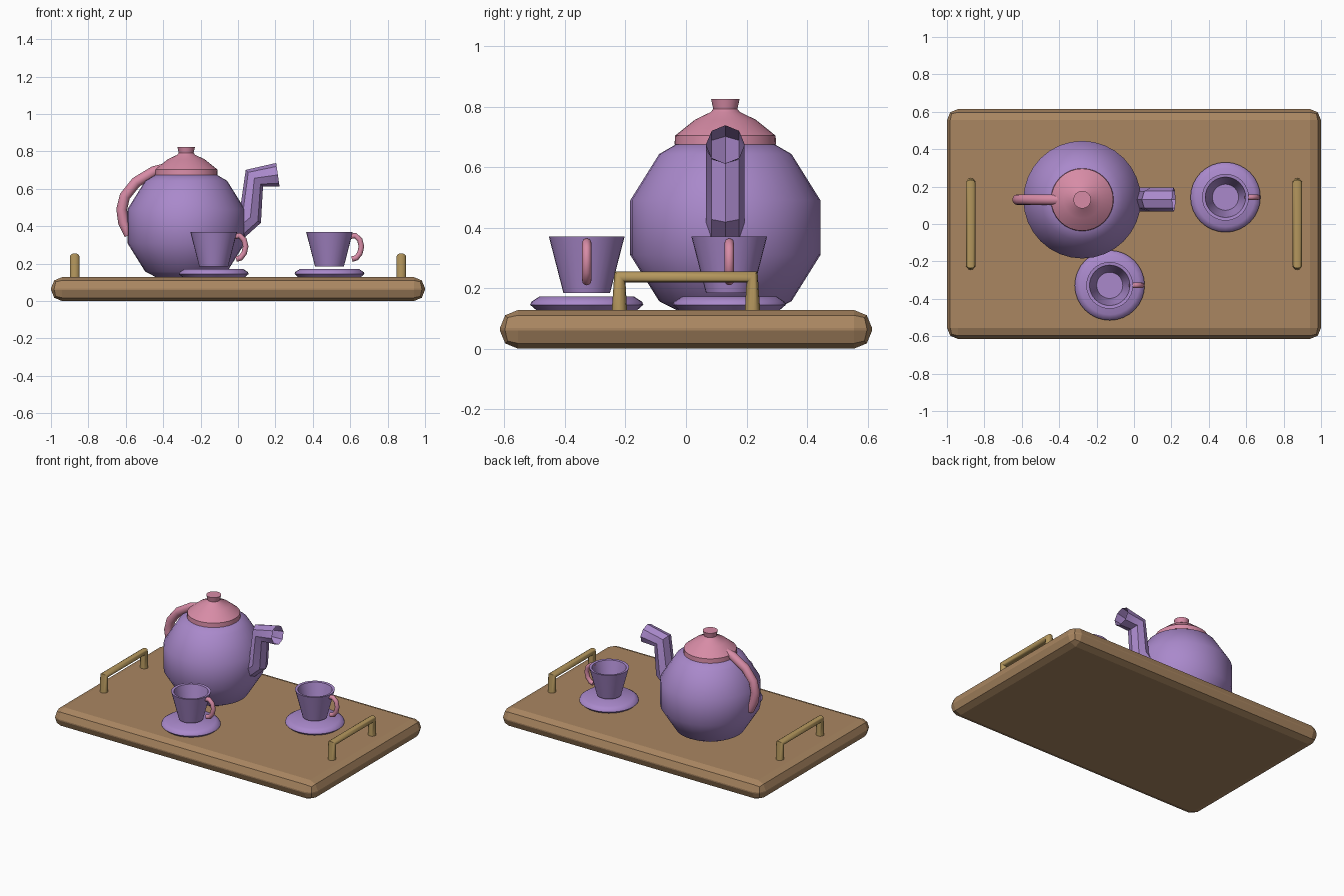
import bpy, bmesh, math
from mathutils import Vector

if "Cube" in bpy.data.objects:
    bpy.data.objects.remove(bpy.data.objects["Cube"])


def material(name, rgb):
    m = bpy.data.materials.new(name)
    m.diffuse_color = (*rgb, 1)
    m.use_nodes = True
    m.node_tree.nodes["Principled BSDF"].inputs["Base Color"].default_value = m.diffuse_color
    return m


LILAC = material("lilac_glaze", (0.40, 0.25, 0.60))
PINK = material("pink_glaze", (0.68, 0.26, 0.38))
WOOD = material("wood", (0.40, 0.24, 0.12))
BRASS = material("brass", (0.46, 0.31, 0.11))


def finish(bm, name, mat, smooth=40):
    bmesh.ops.recalc_face_normals(bm, faces=bm.faces)
    me = bpy.data.meshes.new(name)
    bm.to_mesh(me)
    bm.free()
    ob = bpy.data.objects.new(name, me)
    bpy.context.collection.objects.link(ob)
    me.materials.append(mat)
    if smooth:
        bpy.ops.object.select_all(action='DESELECT')
        ob.select_set(True)
        bpy.context.view_layer.objects.active = ob
        bpy.ops.object.shade_smooth_by_angle(angle=math.radians(smooth))
    return ob


def bridge(bm, a, b):
    n = len(a)
    for i in range(n):
        bm.faces.new((a[i], a[(i + 1) % n], b[(i + 1) % n], b[i]))


def lathe(name, profile, x, y, mat, steps=32):
    """Revolve (radius, z) points about a vertical axis at x, y; ends are capped."""
    bm = bmesh.new()
    rings = []
    for r, z in profile:
        rings.append([bm.verts.new((x + r * math.cos(2 * math.pi * i / steps),
                                    y + r * math.sin(2 * math.pi * i / steps), z))
                      for i in range(steps)])
    for a, b in zip(rings, rings[1:]):
        bridge(bm, a, b)
    bm.faces.new(rings[0])
    bm.faces.new(rings[-1])
    return finish(bm, name, mat)


def tube(name, path, radius, side, mat, sides=12, caps=True, smooth=50):
    """Sweep a circle along a planar path; side is the normal of that plane."""
    bm = bmesh.new()
    pts = [Vector(p) for p in path]
    side = Vector(side)
    rings = []
    for i, p in enumerate(pts):
        t = Vector()
        if i > 0:
            t += (p - pts[i - 1]).normalized()
        if i < len(pts) - 1:
            t += (pts[i + 1] - p).normalized()
        n = t.normalized().cross(side)
        rings.append([bm.verts.new(p + radius * (math.cos(a) * side + math.sin(a) * n))
                      for a in (2 * math.pi * k / sides for k in range(sides))])
    for a, b in zip(rings, rings[1:]):
        bridge(bm, a, b)
    if caps:
        bm.faces.new(rings[0])
        bm.faces.new(rings[-1])
    return finish(bm, name, mat, smooth)


# Tray: a slab with chunky rounded edges
bm = bmesh.new()
bmesh.ops.create_cube(bm, size=1)
bmesh.ops.scale(bm, vec=(2, 1.23, 0.128), verts=bm.verts)
bmesh.ops.translate(bm, vec=(0, 0, 0.064), verts=bm.verts)
bmesh.ops.bevel(bm, geom=bm.edges[:], offset=0.06, segments=2, profile=0.5, affect='EDGES')
finish(bm, "tray", WOOD, 0)

# Tray grips
for label, x in (("left", -0.873), ("right", 0.873)):
    tube(label + "_grip", [(x, -0.22, 0.115), (x, -0.218, 0.237),
                           (x, 0.218, 0.237), (x, 0.22, 0.115)],
         0.026, (1, 0, 0), BRASS)

# Teapot body: coarse rings up the height, round in plan
PX, PY = -0.277, 0.13
R, CZ = 0.327, 0.40
body = [(R * math.cos(math.radians(a)), CZ + R * math.sin(math.radians(a)))
        for a in (-48, -16, 16, 48)]
lathe("pot_body", [(0.15, 0.122)] + body + [(0.155, 0.68)], PX, PY, LILAC)

# Lid with knob
lathe("pot_lid", [(0.168, 0.674), (0.166, 0.704), (0.10, 0.757), (0.048, 0.782),
                  (0.040, 0.792), (0.047, 0.825)], PX, PY, PINK)

# Spout: open eight-sided tube with two bends
tube("spout", [(-0.06, PY, 0.34), (0.066, PY, 0.448), (0.0875, PY, 0.657), (0.213, PY, 0.675)],
     0.064, (0, 1, 0), LILAC, sides=8, caps=False, smooth=35)

# Pot handle
tube("pot_handle", [(x, PY, z) for x, z in
                    ((-0.36, 0.715), (-0.45, 0.692), (-0.545, 0.635), (-0.605, 0.56),
                     (-0.622, 0.49), (-0.612, 0.42), (-0.58, 0.355))],
     0.029, (0, 1, 0), PINK)

# Cups, each with handle and saucer
for label, cx, cy in (("right", 0.489, 0.143), ("front", -0.13, -0.328)):
    lathe(label + "_saucer", [(0.165, 0.126), (0.187, 0.145), (0.183, 0.155), (0.157, 0.172)],
          cx, cy, LILAC)
    lathe(label + "_cup", [(0.077, 0.184), (0.125, 0.37), (0.108, 0.368), (0.07, 0.21)],
          cx, cy, LILAC)
    tube(label + "_cup_handle", [(cx + x, cy, z) for x, z in
                                 ((0.105, 0.345), (0.138, 0.350), (0.162, 0.328), (0.171, 0.292),
                                  (0.163, 0.256), (0.144, 0.231), (0.120, 0.224))],
         0.015, (0, 1, 0), PINK)
